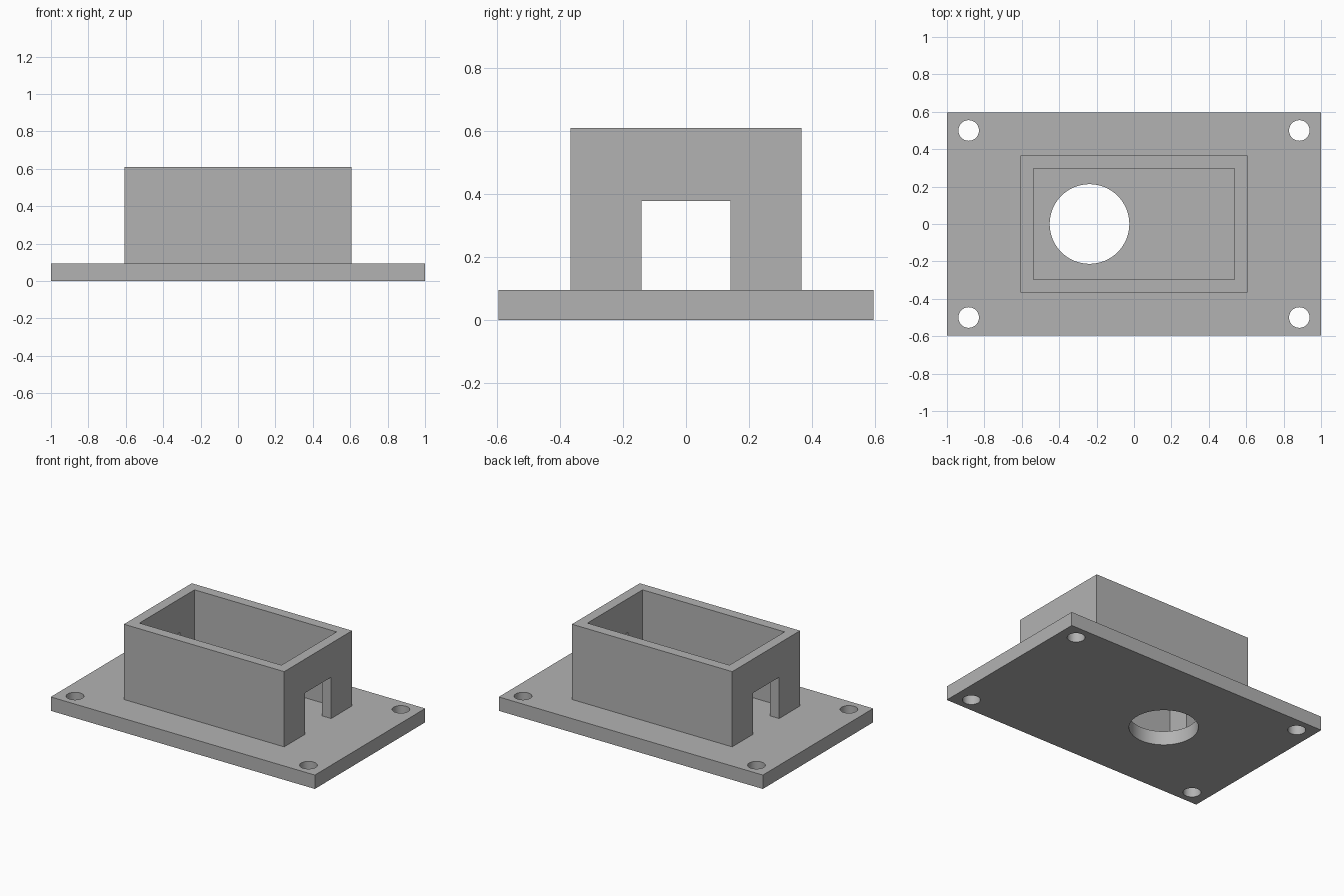
import bpy
import math

default = bpy.data.objects.get("Cube")
if default:
    bpy.data.objects.remove(default, do_unlink=True)

PLATE_TOP, BOX_TOP = 0.095, 0.61

grey = bpy.data.materials.new("plain grey")
grey.use_nodes = True
colour = (0.45, 0.45, 0.45, 1)
grey.diffuse_color = colour
grey.node_tree.nodes["Principled BSDF"].inputs["Base Color"].default_value = colour


def block(name, half_x, half_y, z0, z1):
    bpy.ops.mesh.primitive_cube_add(size=1, location=(0, 0, (z0 + z1) / 2))
    ob = bpy.context.object
    ob.name = name
    ob.scale = (2 * half_x, 2 * half_y, z1 - z0)
    bpy.ops.object.transform_apply(location=True, rotation=False, scale=True)
    ob.data.materials.append(grey)
    return ob


def drill(name, x, y, radius):
    bpy.ops.mesh.primitive_cylinder_add(vertices=64, radius=radius, depth=1, location=(x, y, 0))
    ob = bpy.context.object
    ob.name = name
    ob.data.materials.append(grey)
    return ob


def cut(target, cutter):
    mod = target.modifiers.new(cutter.name, 'BOOLEAN')
    mod.operation = 'DIFFERENCE'
    mod.solver = 'EXACT'
    mod.object = cutter
    bpy.context.view_layer.objects.active = target
    bpy.ops.object.modifier_apply(modifier=mod.name)
    bpy.data.objects.remove(cutter, do_unlink=True)


# Base plate with four screw holes and one large off-centre hole
plate = block("base_plate", 1, 0.597, 0, PLATE_TOP)
for sx in (-1, 1):
    for sy in (-1, 1):
        cut(plate, drill("screw_hole", sx * 0.884, sy * 0.5, 0.055))
cut(plate, drill("cable_hole", -0.238, 0, 0.213))

# Open-topped box walls with a doorway through both ends
walls = block("box_walls", 0.607, 0.367, PLATE_TOP, BOX_TOP)
cut(walls, block("cavity", 0.538, 0.298, -0.2, 1))
cut(walls, block("doorway", 0.8, 0.141, -0.1, 0.378))

# Smooth hole walls, sharp box edges
for ob in (plate, walls):
    bpy.ops.object.select_all(action='DESELECT')
    ob.select_set(True)
    bpy.context.view_layer.objects.active = ob
    bpy.ops.object.shade_smooth_by_angle(angle=math.radians(30))
